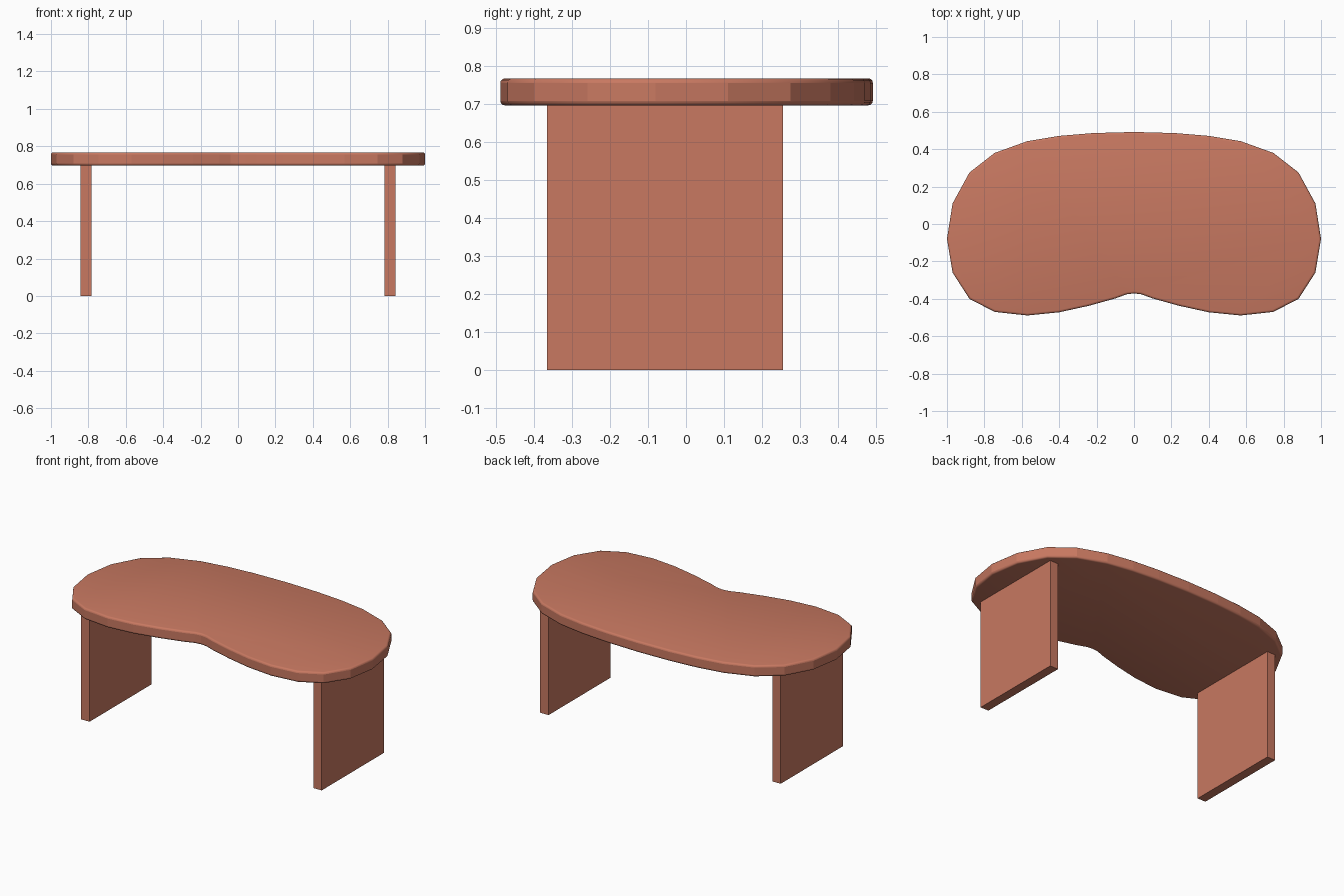
import bpy, bmesh, math

if "Cube" in bpy.data.objects:
    bpy.data.objects.remove(bpy.data.objects["Cube"])

mat = bpy.data.materials.new("terracotta")
mat.diffuse_color = (0.58, 0.19, 0.12, 1)
mat.use_nodes = True
mat.node_tree.nodes["Principled BSDF"].inputs["Base Color"].default_value = mat.diffuse_color


def finish(bm, name):
    bmesh.ops.recalc_face_normals(bm, faces=bm.faces)
    mesh = bpy.data.meshes.new(name)
    bm.to_mesh(mesh)
    bm.free()
    obj = bpy.data.objects.new(name, mesh)
    bpy.context.collection.objects.link(obj)
    mesh.materials.append(mat)
    return obj


# Kidney-shaped top: right half of the outline, back to front, then mirrored
half = [(0, 0.492), (0.22, 0.486), (0.40, 0.471), (0.57, 0.443), (0.745, 0.38),
        (0.88, 0.275), (0.97, 0.11), (1.0, -0.08), (0.97, -0.26), (0.88, -0.40),
        (0.745, -0.47), (0.57, -0.489), (0.40, -0.472), (0.24, -0.437),
        (0.10, -0.398), (0.04, -0.376), (0, -0.371)]
outline = half + [(-x, y) for x, y in half[-2:0:-1]]
z_low, z_high = 0.697, 0.768
bm = bmesh.new()
base = bm.faces.new([bm.verts.new((x, y, z_low)) for x, y in outline])
ext = bmesh.ops.extrude_face_region(bm, geom=[base], use_keep_orig=True)
bmesh.ops.translate(bm, vec=(0, 0, z_high - z_low),
                    verts=[g for g in ext["geom"] if isinstance(g, bmesh.types.BMVert)])
top = finish(bm, "tabletop")

# Softly rounded rims above and below
bev = top.modifiers.new("rounded_rim", 'BEVEL')
bev.width = 0.012
bev.segments = 3
bev.limit_method = 'ANGLE'
bev.angle_limit = math.radians(60)

bpy.context.view_layer.objects.active = top
top.select_set(True)
bpy.ops.object.modifier_apply(modifier=bev.name)
bpy.ops.object.shade_smooth_by_angle(angle=math.radians(32))
# Side facets stay flat
for p in top.data.polygons:
    if abs(p.normal.z) < 0.1:
        p.use_smooth = False

# Panel legs, one at each end
for side, sx in (("left", -1), ("right", 1)):
    bm = bmesh.new()
    bmesh.ops.create_cube(bm, size=1)
    bmesh.ops.scale(bm, vec=(0.058, 0.621, 0.70), verts=bm.verts)
    bmesh.ops.translate(bm, vec=(sx * 0.812, -0.055, 0.35), verts=bm.verts)
    finish(bm, side + "_panel_leg")
